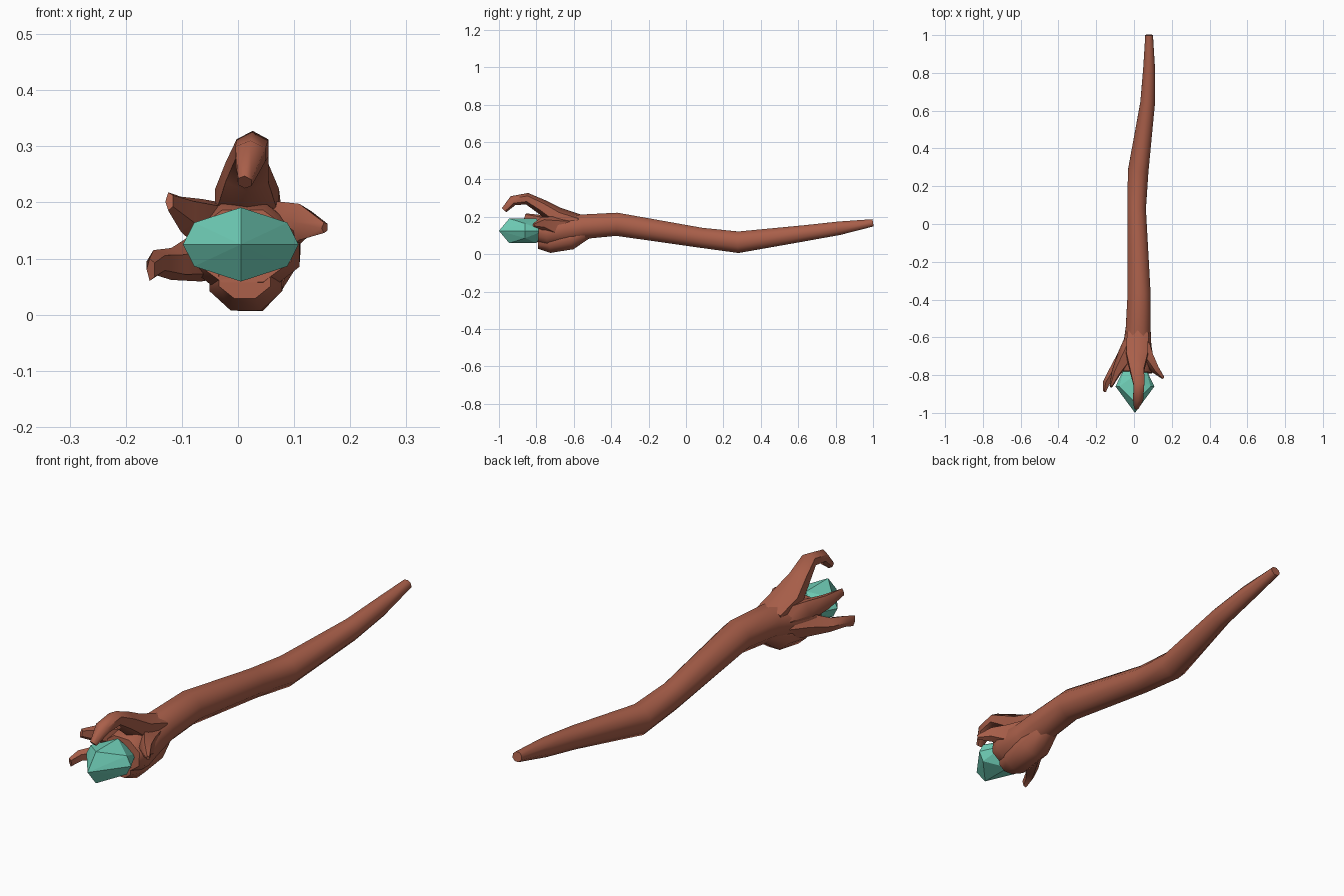
import bpy, bmesh, math
from mathutils import Vector


def material(name, col):
    m = bpy.data.materials.new(name)
    m.diffuse_color = (*col, 1)
    return m


WOOD = material("brown wood", (0.40, 0.115, 0.068))
GEM = material("teal crystal", (0.165, 0.64, 0.49))


def finish(name, bm, mat, angle=None):
    bmesh.ops.recalc_face_normals(bm, faces=bm.faces)
    me = bpy.data.meshes.new(name)
    bm.to_mesh(me)
    bm.free()
    me.materials.append(mat)
    ob = bpy.data.objects.new(name, me)
    bpy.context.collection.objects.link(ob)
    if angle:
        bpy.ops.object.select_all(action='DESELECT')
        ob.select_set(True)
        bpy.context.view_layer.objects.active = ob
        bpy.ops.object.shade_smooth_by_angle(angle=math.radians(angle))
    return ob


def limb(name, path, sides):
    """Tapered tube through (x, y, z, half width, half height) stations."""
    bm = bmesh.new()
    pts = [Vector(p[:3]) for p in path]
    rings = []
    for i, (c, p) in enumerate(zip(pts, path)):
        t = Vector()
        if i > 0:
            t += (c - pts[i - 1]).normalized()
        if i < len(pts) - 1:
            t += (pts[i + 1] - c).normalized()
        t.normalize()
        side = Vector((1, 0, 0))
        side = (side - t * side.dot(t)).normalized()
        up = side.cross(t)
        rings.append([bm.verts.new(c + side * p[3] * math.cos(a) + up * p[4] * math.sin(a))
                      for a in (2 * math.pi * (k + 0.5) / sides for k in range(sides))])
    for a, b in zip(rings, rings[1:]):
        for k in range(sides):
            j = (k + 1) % sides
            bm.faces.new((a[k], a[j], b[j], b[k]))
    bm.faces.new(rings[0])
    bm.faces.new(rings[-1])
    return finish(name, bm, WOOD, 60)


# crooked shaft, flaring into the palm behind the crystal
limb("shaft", [
    (0.08, 1.00, 0.168, 0.022, 0.021),
    (0.08, 0.82, 0.139, 0.034, 0.039),
    (0.072, 0.64, 0.113, 0.042, 0.046),
    (0.022, 0.28, 0.064, 0.059, 0.062),
    (0.014, 0.08, 0.088, 0.053, 0.058),
    (0.027, -0.37, 0.160, 0.066, 0.067),
    (0.022, -0.55, 0.147, 0.071, 0.071),
    (0.018, -0.64, 0.130, 0.080, 0.080),
    (0.010, -0.74, 0.118, 0.108, 0.085),
    (0.008, -0.785, 0.122, 0.095, 0.070)], 8)

# heel of the palm, bulging below
limb("palm_heel", [
    (0.018, -0.53, 0.125, 0.050, 0.045),
    (0.016, -0.62, 0.085, 0.072, 0.066),
    (0.014, -0.73, 0.066, 0.070, 0.064),
    (0.012, -0.79, 0.066, 0.050, 0.040)], 8)

# claw fingers
limb("top_finger", [
    (0.020, -0.58, 0.165, 0.066, 0.050),
    (0.016, -0.69, 0.200, 0.066, 0.052),
    (0.016, -0.77, 0.253, 0.044, 0.040),
    (0.026, -0.85, 0.297, 0.033, 0.031),
    (0.022, -0.925, 0.286, 0.031, 0.027),
    (0.012, -0.972, 0.236, 0.014, 0.016)], 6)
limb("lower_left_finger", [
    (0.000, -0.60, 0.120, 0.045, 0.055),
    (-0.055, -0.71, 0.105, 0.040, 0.050),
    (-0.112, -0.79, 0.090, 0.027, 0.030),
    (-0.145, -0.84, 0.093, 0.020, 0.023),
    (-0.155, -0.885, 0.080, 0.008, 0.022)], 5)
limb("upper_left_finger", [
    (0.000, -0.60, 0.150, 0.045, 0.050),
    (-0.052, -0.71, 0.160, 0.042, 0.050),
    (-0.095, -0.79, 0.180, 0.025, 0.034),
    (-0.122, -0.86, 0.202, 0.008, 0.018)], 5)
limb("right_finger", [
    (0.030, -0.60, 0.140, 0.050, 0.060),
    (0.074, -0.71, 0.150, 0.038, 0.055),
    (0.115, -0.77, 0.165, 0.024, 0.034),
    (0.155, -0.815, 0.155, 0.008, 0.010)], 5)

# faceted crystal: hull of girdle and crown points, mirrored below
bm = bmesh.new()
cx, cz = 0.005, 0.125
points = [(0, -1.0, 0), (0, -0.945, 0.066), (0, -0.80, 0.066)]
for s in (-1, 1):
    points += [(s * 0.103, -0.86, 0), (s * 0.083, -0.86, 0.039), (s * 0.055, -0.76, 0)]
for x, y, z in points:
    for s in ((1, -1) if z else (1,)):
        bm.verts.new((cx + x, y, cz + s * z))
bmesh.ops.convex_hull(bm, input=bm.verts)
finish("crystal", bm, GEM)
